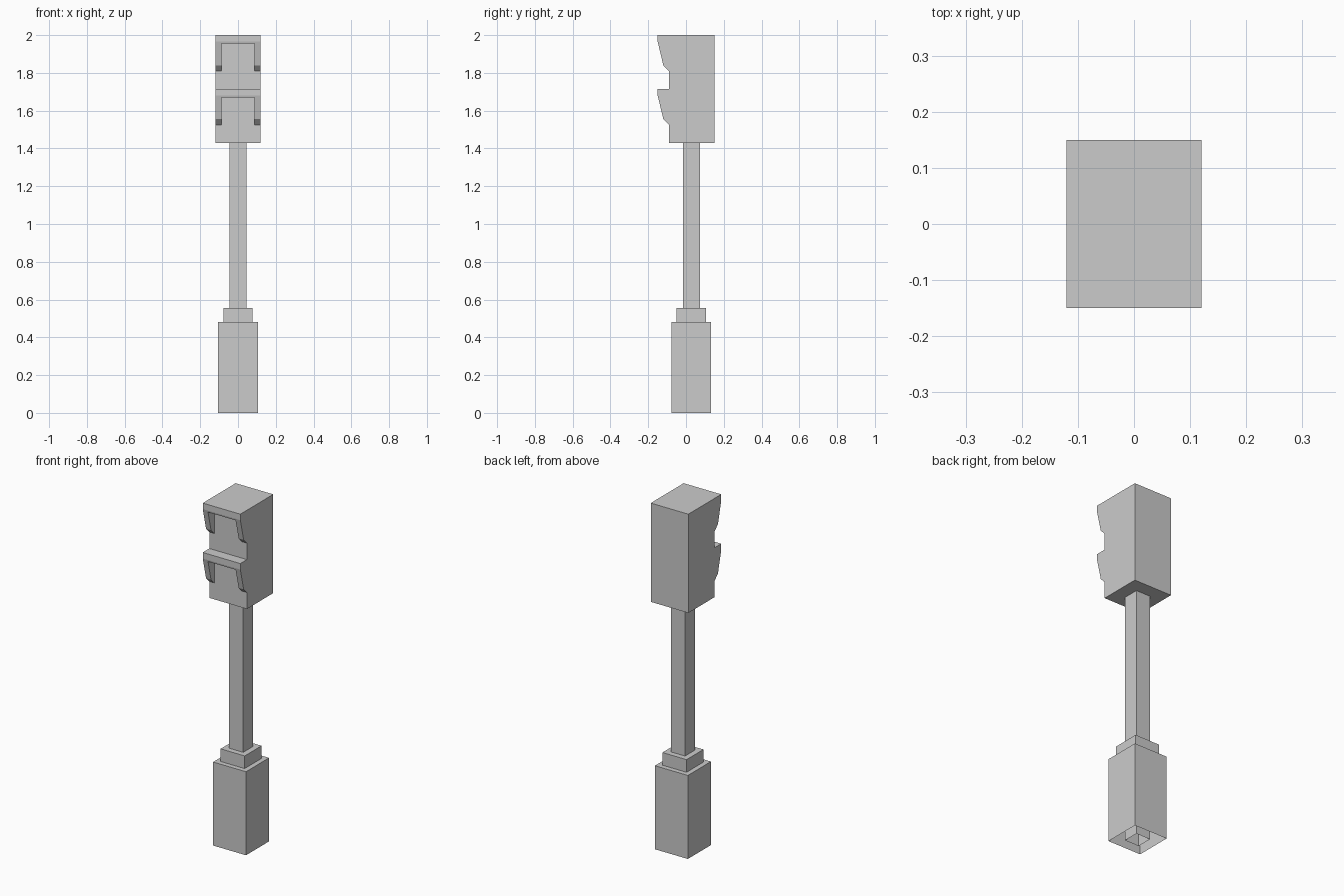
import bpy, bmesh

if "Cube" in bpy.data.objects:
    bpy.data.objects.remove(bpy.data.objects["Cube"])


def add_object(name, bm):
    bmesh.ops.recalc_face_normals(bm, faces=bm.faces)
    mesh = bpy.data.meshes.new(name)
    bm.to_mesh(mesh)
    bm.free()
    obj = bpy.data.objects.new(name, mesh)
    bpy.context.collection.objects.link(obj)
    return obj


def box(name, half_x, y0, y1, z0, z1, open_bottom=False):
    bm = bmesh.new()
    bmesh.ops.create_cube(bm, size=1)
    for v in bm.verts:
        v.co = (v.co.x * 2 * half_x,
                y1 if v.co.y > 0 else y0,
                z1 if v.co.z > 0 else z0)
    bmesh.ops.recalc_face_normals(bm, faces=bm.faces)
    if open_bottom:
        floor = [f for f in bm.faces if all(abs(v.co.z - z0) < 1e-6 for v in f.verts)]
        bmesh.ops.delete(bm, geom=floor, context='FACES_ONLY')
    return add_object(name, bm)


def prism(name, half_x, profile):
    """Extrude a (y, z) side profile across the width."""
    bm = bmesh.new()
    face = bm.faces.new([bm.verts.new((-half_x, y, z)) for y, z in profile])
    out = bmesh.ops.extrude_face_region(bm, geom=[face])
    moved = [g for g in out["geom"] if isinstance(g, bmesh.types.BMVert)]
    bmesh.ops.translate(bm, verts=moved, vec=(2 * half_x, 0, 0))
    return add_object(name, bm)


# Open-bottomed base, collar and pole
box("base", 0.105, -0.077, 0.133, 0, 0.482, open_bottom=True)
box("collar", 0.077, -0.049, 0.105, 0.482, 0.555, open_bottom=True)
box("pole", 0.045, -0.017, 0.073, 0, 1.43, open_bottom=True)

# Signal head: one side profile with two hoods
FRONT = -0.09
HOOD_TOPS = (2.0, 1.715)
profile = [(0.15, 1.43), (0.15, 2.0)]
for top in HOOD_TOPS:
    if top < 2.0:
        profile.append((FRONT, top))
    profile += [(-0.15, top), (-0.15, top - 0.035),
                (-0.12, top - 0.16), (FRONT, top - 0.19)]
profile.append((FRONT, 1.43))
head = prism("signal_head", 0.12, profile)

# Hollow out the underside of each hood
for i, top in enumerate(HOOD_TOPS):
    cutter = box(f"hood_cutter_{i + 1}", 0.088, -0.2, FRONT, top - 0.22, top - 0.045)
    cutter.hide_render = True
    cutter.hide_viewport = True
    cut = head.modifiers.new(f"hood_opening_{i + 1}", 'BOOLEAN')
    cut.operation = 'DIFFERENCE'
    cut.solver = 'EXACT'
    cut.object = cutter
